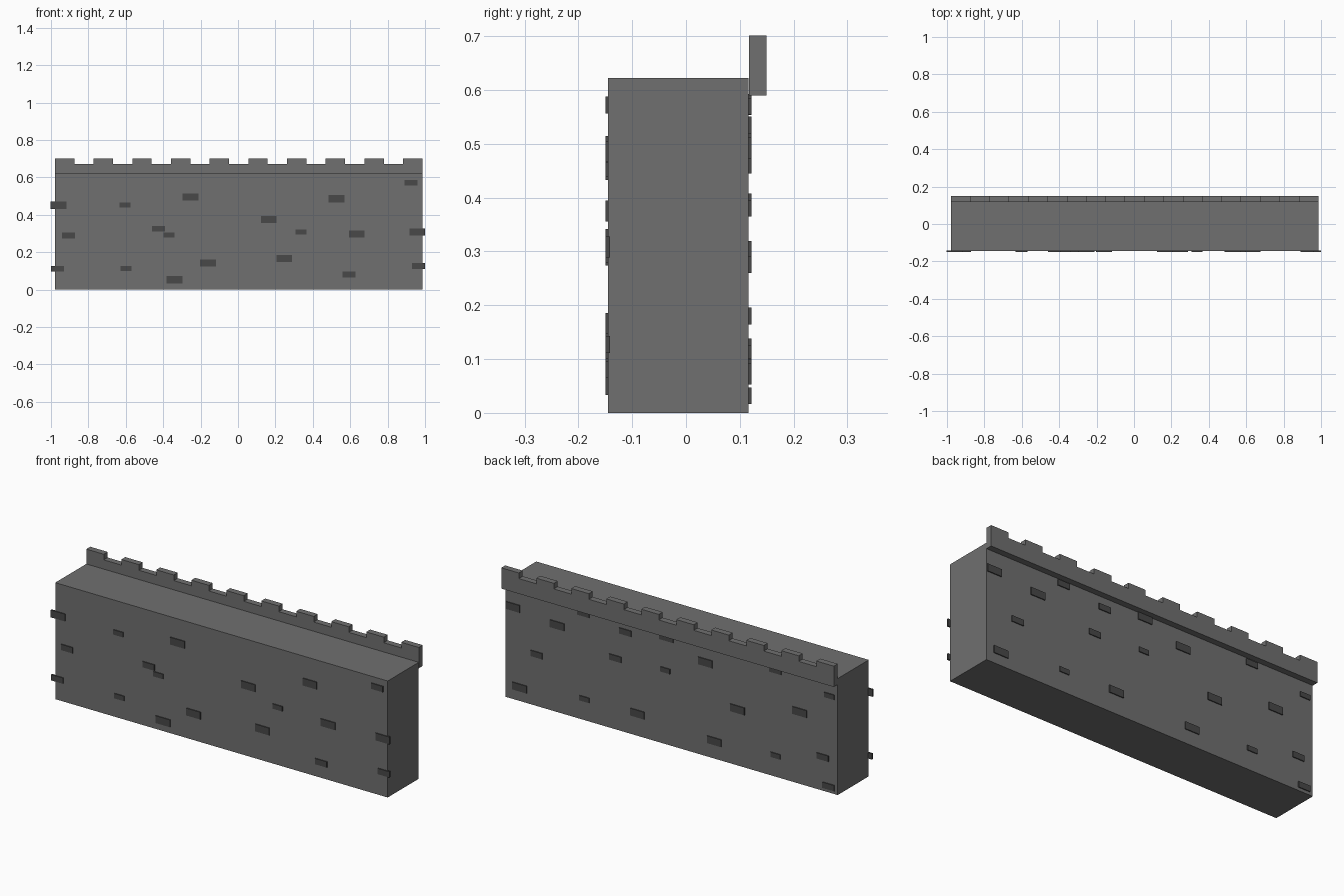
import bpy, bmesh

if "Cube" in bpy.data.objects:
    bpy.data.objects.remove(bpy.data.objects["Cube"])

X0, X1 = -0.978, 0.986          # wall ends
Y0, Y1 = -0.145, 0.1165         # wall front and back
TOP = 0.622


def material(name, v):
    m = bpy.data.materials.new(name)
    m.diffuse_color = (v, v, v, 1)
    m.use_nodes = True
    m.node_tree.nodes["Principled BSDF"].inputs["Base Color"].default_value = m.diffuse_color
    return m


stone = material("grey stone", 0.16)
dark = material("dark grey brick", 0.066)


def finish(name, bm, mat):
    bmesh.ops.recalc_face_normals(bm, faces=bm.faces)
    me = bpy.data.meshes.new(name)
    bm.to_mesh(me)
    bm.free()
    me.materials.append(mat)
    ob = bpy.data.objects.new(name, me)
    bpy.context.collection.objects.link(ob)
    return ob


def add_box(bm, x0, x1, y0, y1, z0, z1):
    vs = bmesh.ops.create_cube(bm, size=1)["verts"]
    for v in vs:
        v.co.x = x1 if v.co.x > 0 else x0
        v.co.y = y1 if v.co.y > 0 else y0
        v.co.z = z1 if v.co.z > 0 else z0


# Wall body
bm = bmesh.new()
add_box(bm, X0, X1, Y0, Y1, 0, TOP)
finish("wall_body", bm, stone)

# Battlement: crenellated profile extruded along y, overhanging the back
steps = 19
profile = [(X0, 0.59)]
for i in range(steps):
    z = 0.701 if i % 2 == 0 else 0.671
    for k in (i, i + 1):
        profile.append((X0 + (X1 - X0) * k / steps, z))
profile.append((X1, 0.59))
bm = bmesh.new()
face = bm.faces.new([bm.verts.new((x, Y1 + 0.0005, z)) for x, z in profile])
ext = bmesh.ops.extrude_face_region(bm, geom=[face])["geom"]
for v in ext:
    if isinstance(v, bmesh.types.BMVert):
        v.co.y = 0.15
finish("battlement", bm, stone)

# Brick sizes (width, height): small, medium, large
SIZES = {"s": (0.058, 0.026), "m": (0.07, 0.031), "l": (0.084, 0.039)}


def bricks(name, layout, y):
    bm = bmesh.new()
    for size, spots in layout.items():
        w, h = SIZES[size]
        for x, z in spots:
            add_box(bm, x - w / 2, x + w / 2, y - 0.0045, y + 0.0045,
                    z - h / 2, z + h / 2)
    finish(name, bm, dark)


# Raised bricks on the front
bricks("front_bricks", {
    "s": [(-0.604, 0.452), (-0.368, 0.292), (0.337, 0.308), (-0.598, 0.113)],
    "m": [(-0.907, 0.289), (-0.964, 0.112), (-0.425, 0.326), (0.594, 0.081),
          (0.925, 0.572), (0.965, 0.127)],
    "l": [(-0.96, 0.452), (-0.34, 0.053), (-0.254, 0.495), (-0.16, 0.142),
          (0.164, 0.375), (0.247, 0.166), (0.527, 0.486), (0.635, 0.298),
          (0.958, 0.308)],
}, -0.1455)

# Raised bricks on the back
bricks("back_bricks", {
    "s": [(0.518, 0.113), (0.04, 0.395), (-0.612, 0.113), (-0.93, 0.517)],
    "m": [(0.80, 0.275), (0.276, 0.535), (0.335, 0.38), (-0.89, 0.18),
          (-0.925, 0.032), (-0.61, 0.569), (0.523, 0.57)],
    "l": [(0.94, 0.492), (0.678, 0.464), (0.90, 0.072), (0.205, 0.119),
          (0.033, 0.573), (-0.197, 0.50), (-0.387, 0.30), (-0.25, 0.093),
          (-0.754, 0.384)],
}, 0.117)
